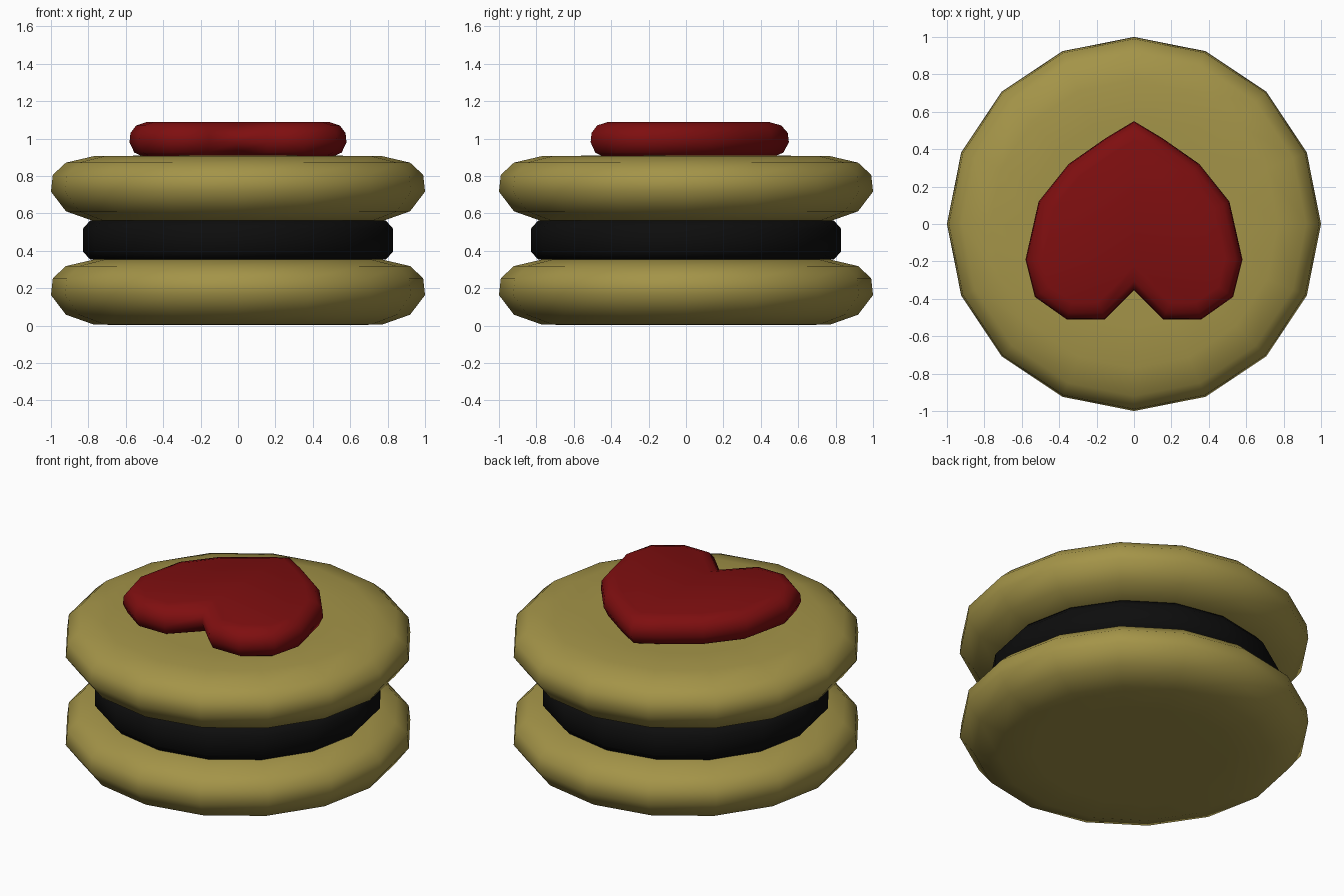
import bpy
import bmesh
from math import cos, sin, pi
from mathutils import Vector

cube = bpy.data.objects.get("Cube")
if cube:
    bpy.data.objects.remove(cube, do_unlink=True)


def material(name, rgb):
    mat = bpy.data.materials.new(name)
    mat.use_nodes = True
    mat.diffuse_color = (*rgb, 1)
    mat.node_tree.nodes["Principled BSDF"].inputs["Base Color"].default_value = (*rgb, 1)
    return mat


def loft(name, rings, mat):
    """Skin a stack of equal-length closed rings and cap both ends."""
    bm = bmesh.new()
    loops = [[bm.verts.new(p) for p in ring] for ring in rings]
    n = len(loops[0])
    for low, high in zip(loops, loops[1:]):
        for i in range(n):
            j = (i + 1) % n
            bm.faces.new((low[i], low[j], high[j], high[i]))
    bm.faces.new(loops[0][::-1])
    bm.faces.new(loops[-1])
    bmesh.ops.recalc_face_normals(bm, faces=bm.faces)
    for face in bm.faces:
        face.smooth = True
    mesh = bpy.data.meshes.new(name)
    bm.to_mesh(mesh)
    bm.free()
    mesh.materials.append(mat)
    obj = bpy.data.objects.new(name, mesh)
    bpy.context.collection.objects.link(obj)
    return obj


def disc(name, profile, base, mat, sides=16):
    rings = [[(r * cos(2 * pi * i / sides), r * sin(2 * pi * i / sides), base + z)
              for i in range(sides)] for r, z in profile]
    return loft(name, rings, mat)


def inset(outline, d):
    """Move a counter-clockwise outline inward by d with mitred corners."""
    pts = [Vector(p) for p in outline]
    result = []
    for i, p in enumerate(pts):
        a = (p - pts[i - 1]).normalized()
        b = (pts[(i + 1) % len(pts)] - p).normalized()
        na, nb = Vector((-a.y, a.x)), Vector((-b.y, b.x))
        result.append(p + (na + nb) * d / (1 + na.dot(nb)))
    return result


biscuit = material("biscuit", (0.37, 0.296, 0.065))
cream = material("dark filling", (0.004, 0.004, 0.004))
red = material("red icing", (0.21, 0.0045, 0.005))

# Two rounded biscuits
biscuit_profile = [(0.55, 0), (0.77, 0.002), (0.92, 0.055), (1, 0.16),
                   (0.99, 0.25), (0.92, 0.315), (0.77, 0.35), (0.55, 0.352)]
disc("bottom_biscuit", biscuit_profile, 0.003, biscuit)
disc("top_biscuit", biscuit_profile, 0.556, biscuit)

# Filling with chamfered rims
disc("filling", [(0.72, 0), (0.79, 0), (0.83, 0.045), (0.83, 0.165), (0.79, 0.21), (0.72, 0.21)],
     0.352, cream)

# Heart topping, with its point toward the back
half = [(0.155, -0.51), (0.36, -0.51), (0.53, -0.39), (0.58, -0.19),
        (0.51, 0.12), (0.35, 0.32), (0.15, 0.46)]
outline = [(0, -0.355)] + half + [(0, 0.55)] + [(-x, y) for x, y in reversed(half)]
heart_profile = [(0.065, 0.905), (0.025, 0.925), (0, 0.98), (0.005, 1.03),
                 (0.035, 1.07), (0.09, 1.088)]
loft("heart_topping", [[(p.x, p.y, z) for p in inset(outline, d)] for d, z in heart_profile], red)
